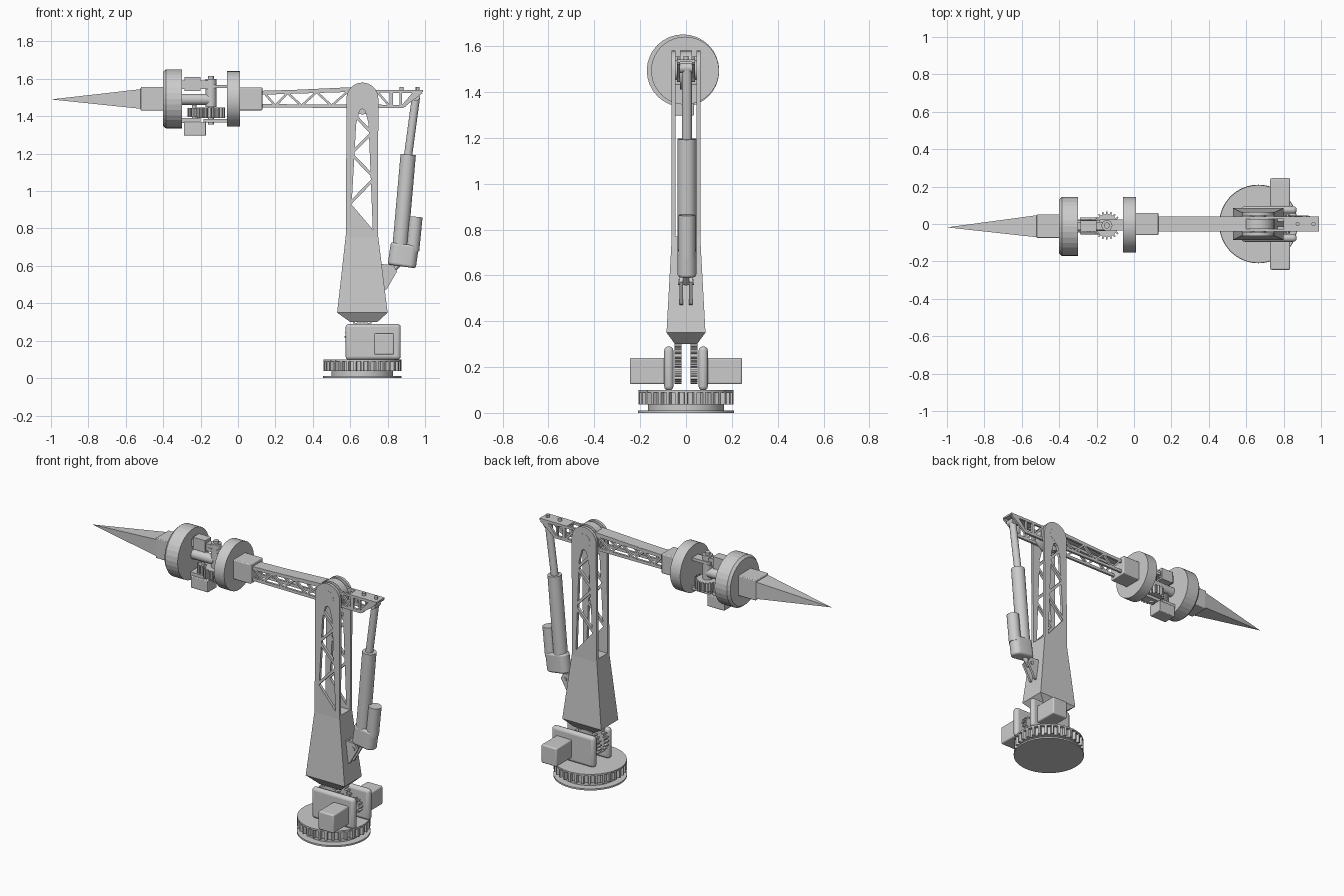
import bpy, bmesh, math
from mathutils import Vector

if "Cube" in bpy.data.objects:
    bpy.data.objects.remove(bpy.data.objects["Cube"])

AX = 0.665  # turning axis of the base and column


def finish(name, bm, smooth=False, bevel=0):
    bmesh.ops.recalc_face_normals(bm, faces=bm.faces)
    me = bpy.data.meshes.new(name)
    bm.to_mesh(me)
    bm.free()
    ob = bpy.data.objects.new(name, me)
    bpy.context.collection.objects.link(ob)
    if bevel:
        m = ob.modifiers.new("bevel", 'BEVEL')
        m.width, m.segments, m.limit_method = bevel, 3, 'ANGLE'
    if smooth:
        bpy.ops.object.select_all(action='DESELECT')
        ob.select_set(True)
        bpy.context.view_layer.objects.active = ob
        bpy.ops.object.shade_smooth_by_angle(angle=math.radians(30))
    return ob


def prism(name, pts, axis, lo, hi, **kw):
    """Extrude a 2D outline along an axis."""
    place = {'x': lambda a, b, c: (c, a, b), 'y': lambda a, b, c: (a, c, b),
             'z': lambda a, b, c: (a, b, c)}[axis]
    bm = bmesh.new()
    n = len(pts)
    v0 = [bm.verts.new(place(a, b, lo)) for a, b in pts]
    v1 = [bm.verts.new(place(a, b, hi)) for a, b in pts]
    bm.faces.new(v0)
    bm.faces.new(v1)
    for i in range(n):
        j = (i + 1) % n
        bm.faces.new((v0[i], v0[j], v1[j], v1[i]))
    return finish(name, bm, **kw)


def box(name, x0, x1, y0, y1, z0, z1, **kw):
    return prism(name, [(x0, y0), (x1, y0), (x1, y1), (x0, y1)], 'z', z0, z1, **kw)


def bar(name, p, q, w, y0, y1):
    """Flat strut between two points of the xz plane."""
    p, q = Vector(p), Vector(q)
    n = Vector((p.y - q.y, q.x - p.x)).normalized() * w / 2
    return prism(name, [p + n, q + n, q - n, p - n], 'y', y0, y1)


def rod(name, p, q, r, r2=None, seg=32, smooth=True):
    p, q = Vector(p), Vector(q)
    bm = bmesh.new()
    bmesh.ops.create_cone(bm, cap_ends=True, segments=seg, radius1=r,
                          radius2=r if r2 is None else r2, depth=(q - p).length)
    bm.transform((q - p).to_track_quat('Z', 'Y').to_matrix().to_4x4())
    bmesh.ops.translate(bm, verts=bm.verts, vec=(p + q) / 2)
    return finish(name, bm, smooth)


def gear(name, c, r, depth, teeth, axis, lo, hi):
    pts = []
    for i in range(teeth):
        for f, rad in ((-.25, r - depth), (-.16, r), (.16, r), (.25, r - depth)):
            a = (i + f) * 2 * math.pi / teeth
            pts.append((c[0] + rad * math.cos(a), c[1] + rad * math.sin(a)))
    return prism(name, pts, axis, lo, hi)


def loft(name, rings):
    """Stack of rectangles (z, x0, x1, half depth)."""
    bm = bmesh.new()
    vs = [[bm.verts.new((x, y, z)) for x, y in ((a, -h), (b, -h), (b, h), (a, h))]
          for z, a, b, h in rings]
    bm.faces.new(vs[0])
    bm.faces.new(vs[-1])
    for u, v in zip(vs, vs[1:]):
        for i in range(4):
            j = (i + 1) % 4
            bm.faces.new((u[i], u[j], v[j], v[i]))
    return finish(name, bm)


# Turntable base
rod("base_plate", (AX, 0, 0), (AX, 0, .01), .21, seg=64)
rod("base_bearing", (AX, 0, .01), (AX, 0, .04), .165, seg=64)
gear("base_gear", (AX, 0), .208, .02, 32, 'z', .037, .097)
rod("base_turntable", (AX, 0, .09), (AX, 0, .1), .208, seg=64)

# Shoulder brackets, motors and gears, mirrored front to back
for s, side in ((-1, "front"), (1, "back")):
    def span(a, b):
        return (s * a, s * b) if s > 0 else (s * b, s * a)
    box(side + "_shoulder_bracket", .575, .87, *span(.055, .095), .098, .29, smooth=True, bevel=.018)
    box(side + "_shoulder_motor", .728, .835, *span(.09, .245), .125, .24, smooth=True, bevel=.008)
    gear(side + "_shoulder_gear", (AX, .22), .095, .014, 24, 'y', *span(.02, .05))
    gear(side + "_shoulder_pinion", (.79, .185), .045, .012, 12, 'y', *span(.02, .05))

    # Fork plate of the column with its truss window
    y = span(.045, .063)
    prism(side + "_fork_foot", [(.577, .74), (.748, .74), (.748, .79), (.722, .77), (.604, .93), (.577, .93)], 'y', *y)
    arch = [(AX + .085 * math.cos(a * math.pi / 16), 1.495 + .085 * math.sin(a * math.pi / 16)) for a in range(17)]
    prism(side + "_fork_head", arch + [(.58, 1.36), (.632, 1.36), (.65, 1.43), (AX, 1.44), (.68, 1.43), (.698, 1.36), (.75, 1.36)], 'y', *y)
    prism(side + "_fork_left_rail", [(.577, .9), (.606, .9), (.632, 1.365), (.58, 1.365)], 'y', *y)
    prism(side + "_fork_right_rail", [(.748, .76), (.722, .76), (.698, 1.365), (.75, 1.365)], 'y', *y)
    zig = [(.735, .765), (.595, .93), (.73, 1.07), (.605, 1.2), (.715, 1.31), (.63, 1.4)]
    for a, b in zip(zig, zig[1:]):
        bar(side + "_fork_strut", a, b, .016, *y)

    # Upper arm side truss
    y = span(.026, .04)
    prism(side + "_arm_top_rail", [(.12, 1.515), (.6, 1.53), (.98, 1.522), (.99, 1.54), (.75, 1.54), (.6, 1.555), (.3, 1.54), (.12, 1.535)], 'y', *y)
    bar(side + "_arm_bottom_rail", (.12, 1.456), (.88, 1.452), .018, *y)
    bar(side + "_arm_end_rail", (.875, 1.45), (.98, 1.53), .018, *y)
    prism(side + "_arm_pivot_plate", [(.59, 1.447), (.74, 1.447), (.74, 1.54), (.59, 1.55)], 'y', *y)
    zig = [(.14, 1.525), (.2, 1.456), (.265, 1.525), (.34, 1.456), (.42, 1.53), (.5, 1.456), (.59, 1.535)]
    for a, b in zip(zig, zig[1:]):
        bar(side + "_arm_strut", a, b, .012, *y)
    bar(side + "_arm_strut", (.745, 1.53), (.81, 1.455), .012, *y)
    bar(side + "_arm_post", (.82, 1.45), (.82, 1.535), .018, *y)
    bar(side + "_arm_strut", (.885, 1.455), (.95, 1.53), .02, *y)
    bar(side + "_arm_strut", (.87, 1.455), (.87, 1.53), .012, *y)

    # Actuator foot bracket
    prism(side + "_actuator_bracket", [(.76, .61), (.83, .605), (.85, .57), (.795, .475), (.77, .465)], 'y', *span(.014, .028))

# Solid lower column
loft("column_body", [(.30, .60, .745, .048), (.35, .53, .80, .085), (.77, .577, .748, .062)])

# Elbow pivot and arm top cover
rod("elbow_pivot", (AX, -.064, 1.495), (AX, .064, 1.495), .042)
rod("elbow_hub", (AX, -.026, 1.495), (AX, .026, 1.495), .085)
prism("arm_top_cover", [(.12, 1.53), (.6, 1.548), (.6, 1.555), (.3, 1.541), (.12, 1.536)], 'y', -.038, .038)
box("arm_end_cover", .8, .99, -.04, .04, 1.53, 1.541)
for x in (.875, .96):
    rod("arm_bolt", (x, 0, 1.54), (x, 0, 1.557), .011, seg=12)

# Linear actuator
rod("actuator_rod", (.908, .004, 1.18), (.951, .004, 1.5), .022)
rod("actuator_eye", (.951, -.028, 1.505), (.951, .028, 1.505), .022)
rod("actuator_tube", (.863, .004, .66), (.91, .004, 1.195), .041)
rod("actuator_motor", (.932, .004, .68), (.95, .004, .863), .037)
stadium = [((.035 if math.cos(t) > 0 else -.035) + .041 * math.cos(t), .041 * math.sin(t))
           for t in ((i + .5) * math.pi / 16 for i in range(32))]
gearbox = prism("actuator_gearbox", stadium, 'z', -.06, .06, smooth=True, bevel=.012)
gearbox.location = (.884, .004, .657)
gearbox.rotation_euler.y = .14
rod("actuator_foot", (.87, 0, .62), (.815, 0, .565), .014, seg=16)
rod("actuator_pin", (.82, -.034, .57), (.82, .034, .57), .012, seg=16)

# Wrist, arm side
box("wrist_rear_socket", .005, .13, -.06, .06, 1.432, 1.555, bevel=.006)
rod("wrist_rear_disc", (-.06, -.004, 1.493), (.01, -.004, 1.493), .148, seg=40)
for z0, z1 in ((1.55, 1.568), (1.366, 1.386)):
    box("wrist_rear_yoke", -.185, -.055, -.035, .025, z0, z1)
rod("wrist_shaft", (-.145, -.008, 1.45), (-.145, -.008, 1.6), .029)
rod("wrist_shaft_pin", (-.145, -.008, 1.355), (-.145, -.008, 1.615), .016, seg=16)
gear("wrist_gear", (-.145, -.008), .075, .014, 20, 'z', 1.392, 1.448)
gear("wrist_pinion", (-.235, -.01), .036, .01, 12, 'z', 1.395, 1.445)
box("wrist_motor", -.29, -.17, -.055, .035, 1.297, 1.37, bevel=.005)
rod("wrist_motor_shaft", (-.235, -.01, 1.36), (-.235, -.01, 1.46), .012, seg=16)

# Wrist, tool side
rod("wrist_link", (-.31, -.01, 1.49), (-.15, -.008, 1.49), .03)
box("wrist_front_block", -.285, -.2, -.04, .02, 1.535, 1.61)
box("wrist_front_yoke", -.31, -.145, -.032, .012, 1.545, 1.59)
box("wrist_motor_mount", -.31, -.2, -.045, .025, 1.365, 1.39)
rod("wrist_front_disc", (-.385, -.013, 1.493), (-.3, -.013, 1.493), .158, seg=32, smooth=False)
rod("wrist_front_disc_chamfer", (-.4, -.013, 1.493), (-.385, -.013, 1.493), .145, .158, smooth=False)

# Tool socket and pointed tip
box("tool_socket", -.52, -.395, -.076, .052, 1.43, 1.556, bevel=.005)
bm = bmesh.new()
ring = [bm.verts.new((-.518, y, z)) for y, z in ((-.071, 1.44), (.047, 1.44), (.047, 1.545), (-.071, 1.545))]
tip = bm.verts.new((-1, -.018, 1.49))
bm.faces.new(ring)
for i in range(4):
    bm.faces.new((ring[i], ring[(i + 1) % 4], tip))
finish("tool_tip", bm)
